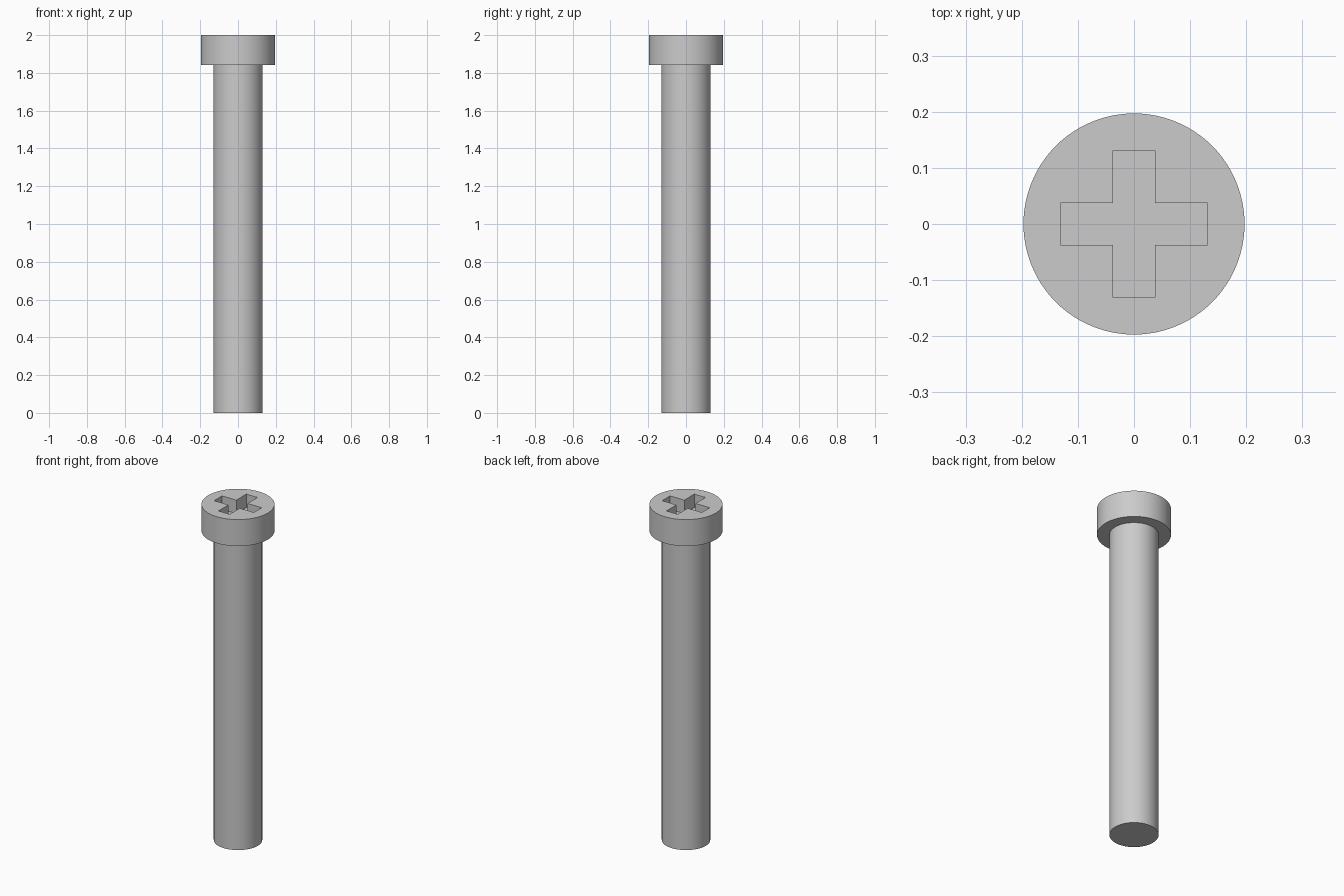
import bpy
import bmesh
from mathutils import Matrix

cube = bpy.data.objects.get("Cube")
if cube:
    bpy.data.objects.remove(cube, do_unlink=True)

HEIGHT = 2.0
HEAD_R, HEAD_BOTTOM = 0.197, 1.842
SHAFT_R = 0.131
ARM, HALF_W, DEPTH = 0.131, 0.037, 0.08
SIDES = 96

steel = bpy.data.materials.new("steel_grey")
steel.use_nodes = True
grey = (0.6, 0.6, 0.6, 1)
steel.diffuse_color = grey
steel.node_tree.nodes["Principled BSDF"].inputs["Base Color"].default_value = grey


def add_object(name, bm):
    bmesh.ops.recalc_face_normals(bm, faces=bm.faces)
    mesh = bpy.data.meshes.new(name)
    bm.to_mesh(mesh)
    bm.free()
    mesh.materials.append(steel)
    obj = bpy.data.objects.new(name, mesh)
    bpy.context.collection.objects.link(obj)
    return obj


def cylinder(name, radius, z0, z1):
    bm = bmesh.new()
    bmesh.ops.create_cone(bm, cap_ends=True, segments=SIDES, radius1=radius,
                          radius2=radius, depth=z1 - z0,
                          matrix=Matrix.Translation((0, 0, (z0 + z1) / 2)))
    return add_object(name, bm)


def activate(obj):
    bpy.ops.object.select_all(action='DESELECT')
    obj.select_set(True)
    bpy.context.view_layer.objects.active = obj


# Shaft and head
shaft = cylinder("shaft", SHAFT_R, 0, HEAD_BOTTOM)
head = cylinder("head", HEAD_R, HEAD_BOTTOM, HEIGHT)

# Cross-shaped prism: one corner triple turned through four quarters
bm = bmesh.new()
outline = []
x, y = (1, 0), (0, 1)
for quarter in range(4):
    for a, b in ((ARM, -HALF_W), (ARM, HALF_W), (HALF_W, HALF_W)):
        outline.append(bm.verts.new((a * x[0] + b * y[0], a * x[1] + b * y[1],
                                     HEIGHT - DEPTH)))
    x, y = y, (-x[0], -x[1])
base = bm.faces.new(outline)
top = bmesh.ops.extrude_face_region(bm, geom=[base], use_keep_orig=True)["geom"]
bmesh.ops.translate(bm, vec=(0, 0, DEPTH * 2),
                    verts=[v for v in top if isinstance(v, bmesh.types.BMVert)])
cutter = add_object("socket_cutter", bm)
cutter.hide_render = True

# Cut the driver socket into the head
cut = head.modifiers.new("socket", 'BOOLEAN')
cut.operation = 'DIFFERENCE'
cut.solver = 'EXACT'
cut.object = cutter
activate(head)
bpy.ops.object.modifier_apply(modifier=cut.name)
bpy.data.objects.remove(cutter, do_unlink=True)

# Smooth round sides, crisp rims
for part in (shaft, head):
    activate(part)
    bpy.ops.object.shade_smooth_by_angle()
